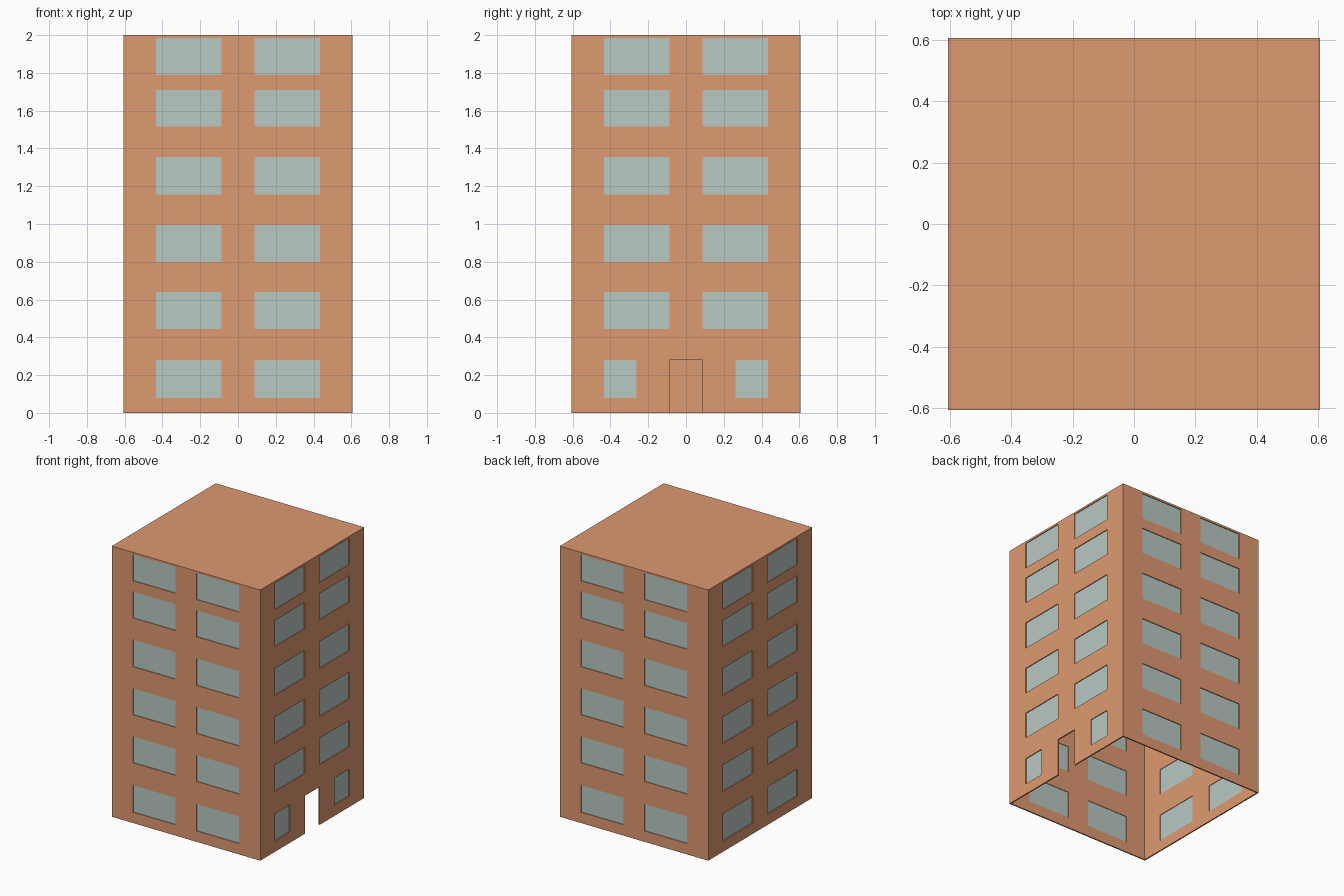
import bpy, bmesh
from math import radians
from mathutils import Matrix

if "Cube" in bpy.data.objects:
    bpy.data.objects.remove(bpy.data.objects["Cube"])

H, T, TOP = 0.607, 0.01, 1.99      # half width, wall thickness, wall height
ROWS = [(0.08, 0.28), (0.445, 0.64), (0.80, 0.995),
        (1.155, 1.355), (1.515, 1.71), (1.79, 1.985)]


def material(name, color):
    m = bpy.data.materials.new(name)
    m.diffuse_color = (*color, 1)
    m.use_nodes = True
    m.node_tree.nodes["Principled BSDF"].inputs["Base Color"].default_value = m.diffuse_color
    return m


BRICK = material("terracotta", (0.73, 0.32, 0.165))
GLASS = material("glass", (0.48, 0.58, 0.54))


def make_object(name, bm, mat):
    mesh = bpy.data.meshes.new(name)
    bm.to_mesh(mesh)
    bm.free()
    mesh.materials.append(mat)
    ob = bpy.data.objects.new(name, mesh)
    bpy.context.collection.objects.link(ob)
    return ob


def rect(bm, u0, u1, z0, z1, y):
    corners = ((u0, z0), (u1, z0), (u1, z1), (u0, z1))
    bm.faces.new([bm.verts.new((u, y, z)) for u, z in corners])


def make_wall(side, angle, windows, doors=()):
    turn = Matrix.Rotation(radians(angle), 4, 'Z')
    holes = list(windows) + list(doors)

    # Wall sheet: grid of cells with the openings left out
    us = sorted({-H, H - T} | {u for h in holes for u in h[:2]})
    zs = sorted({0, TOP} | {z for h in holes for z in h[2:]})
    bm = bmesh.new()
    for u0, u1 in zip(us, us[1:]):
        for z0, z1 in zip(zs, zs[1:]):
            um, zm = (u0 + u1) / 2, (z0 + z1) / 2
            if not any(a < um < b and c < zm < d for a, b, c, d in holes):
                rect(bm, u0, u1, z0, z1, -H)
    bmesh.ops.remove_doubles(bm, verts=bm.verts, dist=1e-5)
    bm.transform(turn)
    wall = make_object(side + "_wall", bm, BRICK)
    solid = wall.modifiers.new("thickness", 'SOLIDIFY')
    solid.thickness, solid.offset = T, -1

    # Window panes set back inside the openings
    bm = bmesh.new()
    for w in windows:
        rect(bm, *w, -H + T * 0.6)
    bm.transform(turn)
    make_object(side + "_window_panes", bm, GLASS)


def pair(inner, outer, row):
    return [(-outer, -inner, *row), (inner, outer, *row)]


full = [w for row in ROWS for w in pair(0.087, 0.433, row)]
entrance = pair(0.262, 0.433, ROWS[0]) + full[2:]

make_wall("front", 0, full)
make_wall("right", 90, entrance, [(-0.087, 0.087, 0, 0.28)])
make_wall("back", 180, full)
make_wall("left", 270, full)

# Flat roof slab
bm = bmesh.new()
bmesh.ops.create_cube(bm, size=1, matrix=Matrix.Translation((0, 0, (TOP + 2) / 2))
                      @ Matrix.Diagonal((2 * H, 2 * H, 2 - TOP, 1)))
make_object("roof", bm, BRICK)
